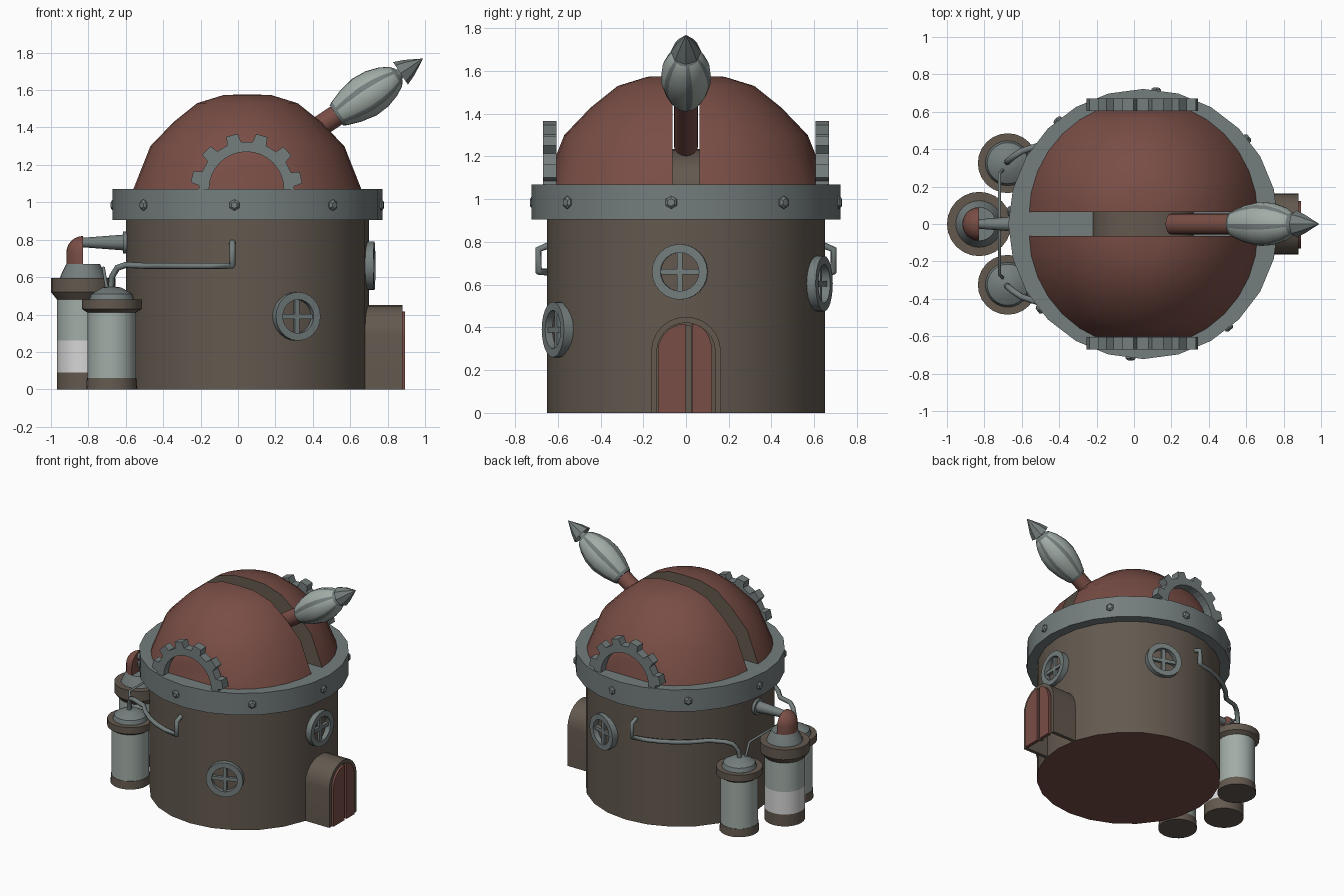
import bpy, bmesh, math
from mathutils import Matrix, Vector

if "Cube" in bpy.data.objects:
    bpy.data.objects.remove(bpy.data.objects["Cube"])

def material(name, rgb):
    m = bpy.data.materials.new(name)
    m.diffuse_color = (*rgb, 1)
    m.use_nodes = True
    m.node_tree.nodes["Principled BSDF"].inputs["Base Color"].default_value = m.diffuse_color
    return m

RED = material("dull_red", (0.19, 0.075, 0.06))
BROWN = material("brown", (0.125, 0.10, 0.078))
GREY = material("steel_grey", (0.175, 0.205, 0.205))
PALE = material("pale_glass", (0.36, 0.42, 0.39))
WHITE = material("white_band", (0.68, 0.67, 0.68))
CX = 0.05  # centre of the tower
T = Matrix.Translation
pi = math.pi

def finish(bm, name, mats, mat=Matrix(), smooth=True):
    bmesh.ops.transform(bm, matrix=mat, verts=bm.verts)
    bmesh.ops.recalc_face_normals(bm, faces=bm.faces)
    me = bpy.data.meshes.new(name)
    bm.to_mesh(me)
    bm.free()
    for m in mats:
        me.materials.append(m)
    if smooth:
        me.shade_smooth()
        me.set_sharp_from_angle(angle=math.radians(35))
    ob = bpy.data.objects.new(name, me)
    bpy.context.collection.objects.link(ob)
    return ob

def lathe_bm(profile, seg, idx):
    """Spin (r, z) points about z; idx(profile_edge, segment) gives the material slot."""
    bm = bmesh.new()
    rings = [[bm.verts.new((r * math.cos(2*pi*i/seg), r * math.sin(2*pi*i/seg), z))
              for i in range(seg)] for r, z in profile]
    for k in range(len(rings) - 1):
        for i in range(seg):
            j = (i + 1) % seg
            f = bm.faces.new((rings[k][i], rings[k][j], rings[k+1][j], rings[k+1][i]))
            f.material_index = idx(k, i)
    bmesh.ops.remove_doubles(bm, verts=bm.verts, dist=1e-5)
    return bm

def lathe(name, profile, mats, mat=Matrix(), seg=24, idx=lambda k, i: 0):
    return finish(lathe_bm(profile, seg, idx), name, mats, mat)

def prism(name, pts, depth, m, mat, smooth=False):
    bm = bmesh.new()
    f = bm.faces.new([bm.verts.new((u, v, 0)) for u, v in pts])
    ex = bmesh.ops.extrude_face_region(bm, geom=[f])
    bmesh.ops.translate(bm, vec=(0, 0, depth), verts=[v for v in ex["geom"] if isinstance(v, bmesh.types.BMVert)])
    return finish(bm, name, [m], mat, smooth)

def box(name, size, m, mat):
    bm = bmesh.new()
    bmesh.ops.create_cube(bm, size=1)
    bmesh.ops.scale(bm, vec=size, verts=bm.verts)
    return finish(bm, name, [m], mat, False)

def pipe(name, pts, r, m):
    cu = bpy.data.curves.new(name, 'CURVE')
    cu.dimensions = '3D'
    cu.bevel_depth = r
    cu.bevel_resolution = 1
    cu.use_fill_caps = True
    sp = cu.splines.new('POLY')
    sp.points.add(len(pts) - 1)
    for p, c in zip(sp.points, pts):
        p.co = (*c, 1)
    cu.materials.append(m)
    ob = bpy.data.objects.new(name, cu)
    bpy.context.collection.objects.link(ob)

def radial(deg, r, z):
    """Frame on the tower wall, local z pointing outward."""
    return T((CX, 0, z)) @ Matrix.Rotation(math.radians(deg), 4, 'Z') @ T((r, 0, 0)) @ Matrix.Rotation(pi/2, 4, 'Y')

# Tower and ring
lathe("tower_wall", [(0, 0), (.65, 0), (.65, .95)], [RED, BROWN], T((CX, 0, 0)), idx=lambda k, i: k)
lathe("roof_ring", [(0, .905), (.722, .905), (.722, 1.07), (0, 1.07)], [GREY], T((CX, 0, 0)))
for n in range(8):
    lathe("ring_bolt", [(.03, -.02), (.03, .008), (.018, .018), (0, .018)], [GREY],
          radial(-5.5 + 45*n, .715, .985), seg=6)

# Dome halves with an open slot between them
dome = [(.615, 1.06), (.52, 1.3), (.395, 1.43), (.27, 1.53), (.13, 1.573), (0, 1.578)]
for s in (-1, 1):
    bm = lathe_bm(dome, 32, lambda k, i: 0)
    bmesh.ops.translate(bm, vec=(CX, .05*s, 0), verts=bm.verts)
    for y, d, slot in ((.064*s, -s, 1), (.612*s, s, 0)):
        cut = bmesh.ops.bisect_plane(bm, geom=bm.verts[:] + bm.edges[:] + bm.faces[:],
                                     plane_co=(0, y, 0), plane_no=(0, d, 0), clear_outer=True)
        edge = [v for v in cut["geom_cut"] if isinstance(v, bmesh.types.BMVert)]
        edge.sort(key=lambda v: v.co.x)
        bm.faces.new(edge).material_index = slot
    finish(bm, "dome_half", [RED, BROWN])

# Mount inside the slot
XZ = Matrix(((1, 0, 0), (0, 0, -1), (0, 1, 0))).to_4x4()
YZ = Matrix(((0, 0, 1), (1, 0, 0), (0, 1, 0))).to_4x4()
prism("telescope_mount", [(.27*math.cos(pi*i/12), .17*math.sin(pi*i/12)) for i in range(13)],
      .126, BROWN, T((CX, .063, 1.065)) @ XZ, True)

# Half gears on the front and back of the dome
gear = [(.2*math.cos(pi*i/16), .2*math.sin(pi*i/16)) for i in range(17)] + [(-.255, 0)]
for n in range(6):
    a = 167 - 31*n
    for da, r in ((8.5, .255), (6, .3), (-6, .3), (-8.5, .255)):
        gear.append((r*math.cos(math.radians(a+da)), r*math.sin(math.radians(a+da))))
gear.append((.255, 0))
for y in (-.605, .67):
    prism("half_gear", gear, .065, GREY, T((.045, y, 1.07)) @ XZ)

# Telescope
scope = T((.2, 0, 1.25)) @ Matrix.Rotation(math.radians(90 - 33.3), 4, 'Y')
lathe("scope_tube", [(0, 0), (.057, 0), (.057, .44), (0, .44)], [RED], scope, seg=16)
lathe("scope_bulb", [(0, .39), (.065, .39), (.075, .41), (.1, .48), (.118, .57), (.112, .65), (.09, .72),
                     (.062, .77), (.035, .79), (0, .79)], [PALE, GREY], scope, seg=24,
      idx=lambda k, i: 1 if k < 2 or k > 6 or i % 4 == 0 else 0)
lathe("scope_neck", [(.045, .77), (.024, .8), (.024, .87)], [GREY], scope, seg=12)
lathe("scope_tip", [(.02, .855), (.072, .8), (.05, .855), (0, .945)], [GREY], scope, seg=8)

# Round windows
for deg, z in ((-66.4, .39), (-2.5, .66), (72, .605)):
    m = radial(deg, .65, z)
    lathe("window_frame", [(.09, -.03), (.13, -.03), (.13, .03), (.09, .03), (.09, -.03)], [GREY], m)
    box("window_bar", (.026, .19, .03), GREY, m)
    box("window_bar", (.19, .026, .03), GREY, m)

# Arched doorway
def arch(h, top, a0=0, a1=180):
    return [(h*math.cos(math.radians(a0 + (a1-a0)*i/12)), top - h + h*math.sin(math.radians(a0 + (a1-a0)*i/12)))
            for i in range(13)]
outer, inner = arch(.163, .45), arch(.137, .422)
prism("door_frame", [(.163, 0)] + outer + [(-.163, 0), (-.137, 0)] + inner[::-1] + [(.137, 0)],
      .27, BROWN, T((.61, 0, 0)) @ YZ, True)
leaf = [(0, 0), (.132, 0)] + arch(.132, .417, 0, 90)
prism("door_leaf_left", leaf, .025, RED, T((.868, 0, 0)) @ YZ @ Matrix.Diagonal((-1, 1, 1, 1)))
prism("door_leaf_right", leaf, .025, RED, T((.868, .027, 0)) @ YZ @ Matrix.Diagonal((.72, 1, 1, 1)))
box("door_post", (.02, .026, .41), BROWN, T((.865, .013, .205)))

# Pair of side tanks with pipes along the wall
for s in (-1, 1):
    lathe("side_tank", [(0, 0), (.137, 0), (.133, .06), (.13, .06), (.13, .41), (.16, .43), (.16, .48),
                        (.12, .48), (.11, .51), (.05, .545), (0, .55)], [BROWN, PALE, GREY],
          T((-.675, .325*s, 0)), idx=lambda k, i: 1 if k == 3 else 2 if k > 6 else 0)
    pts = [(-.68, .33, .53), (-.675, .335, .6), (-.645, .36, .65), (-.6, .39, .665)]
    pts += [(CX + .69*math.cos(math.radians(a)), .69*math.sin(math.radians(a)), .66) for a in range(142, 96, -9)]
    pts += [(-.03, .69, .665), (-.03, .69, .765), (-.03, .64, .785)]
    pipe("tank_pipe", [(x, y*s, z) for x, y, z in pts], .017, GREY)
pipe("link_pipe", [(-.7, -.29, .53), (-.72, -.27, .65), (-.72, .27, .65), (-.7, .29, .53)], .009, GREY)

# Rear tank with elbow and feed pipe
lathe("rear_tank", [(0, 0), (.14, 0), (.14, .09), (.14, .26), (.14, .48), (.172, .52), (.172, .595),
                    (.125, .595), (.115, .62), (.09, .67), (0, .67)], [BROWN, WHITE, PALE, GREY],
      T((-.828, 0, 0)), idx=lambda k, i: {2: 1, 3: 2}.get(k, 3 if k > 6 else 0))
bm = lathe_bm([(.09, .66), (.09, .73)] + [(.09*math.cos(pi*i/12), .73 + .09*math.sin(pi*i/12)) for i in range(1, 7)],
              24, lambda k, i: 0)
cut = bmesh.ops.bisect_plane(bm, geom=bm.verts[:] + bm.edges[:] + bm.faces[:], plane_co=(0, 0, 0),
                             plane_no=(1, 0, 0), clear_outer=True)
edge = sorted((v for v in cut["geom_cut"] if isinstance(v, bmesh.types.BMVert)),
              key=lambda v: math.atan2(v.co.z - .72, v.co.y))
bm.faces.new(edge)
finish(bm, "rear_elbow", [RED], T((-.828, 0, 0)))
lathe("feed_pipe", [(0, 0), (.025, 0), (.042, .22), (.06, .22), (.06, .26)], [GREY],
      T((-.835, 0, .785)) @ Matrix.Rotation(pi/2, 4, 'Y'), seg=12)
